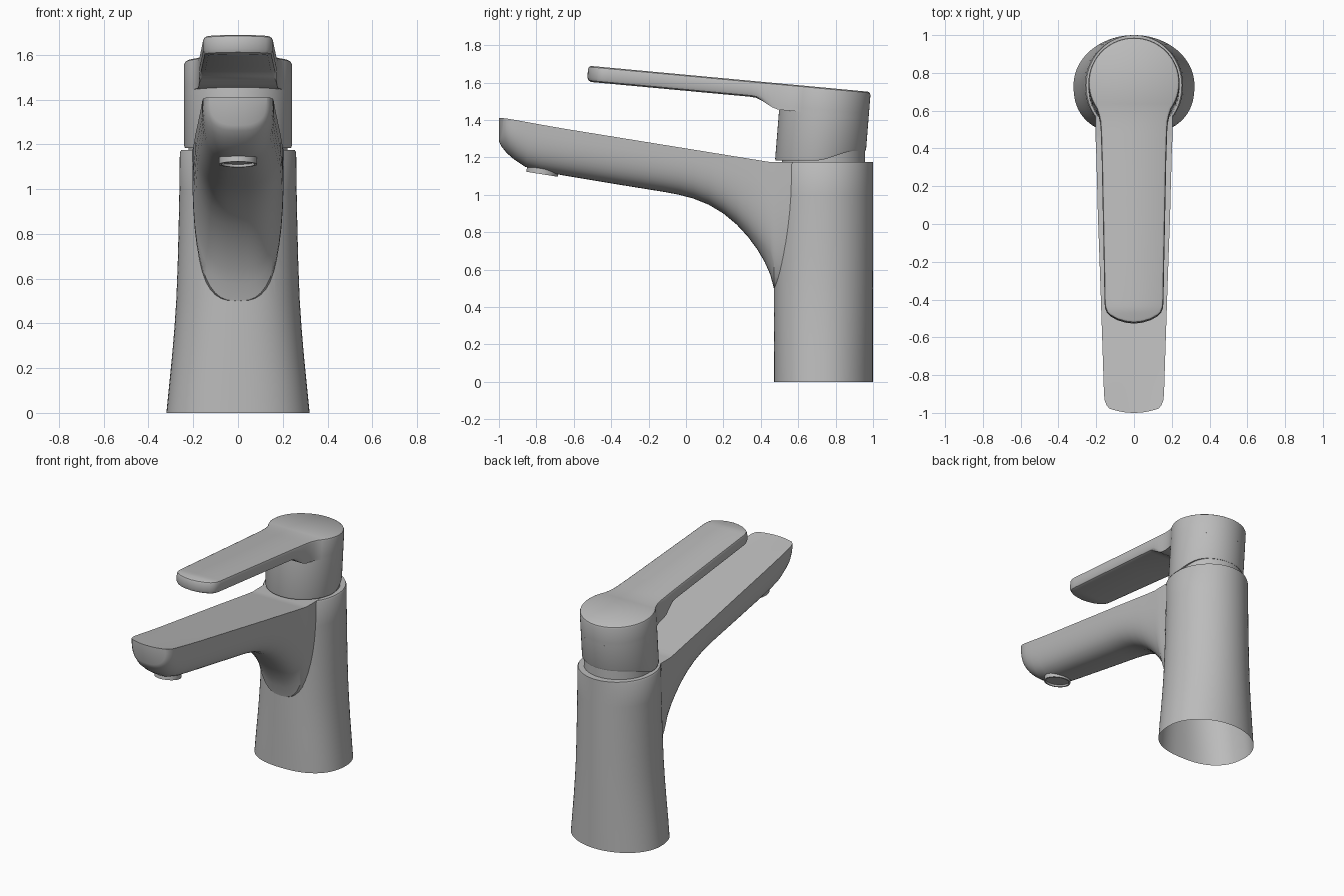
import bpy, bmesh, math

if "Cube" in bpy.data.objects:
    bpy.data.objects.remove(bpy.data.objects["Cube"], do_unlink=True)

# One satin grey metal for everything
GREY = (0.5, 0.5, 0.5, 1)
metal = bpy.data.materials.new("grey metal")
metal.use_nodes = True
metal.diffuse_color = GREY
metal.node_tree.nodes["Principled BSDF"].inputs["Base Color"].default_value = GREY


def loft(name, rings):
    """Skin closed rings that are symmetric about index 0 and cap both ends."""
    bm = bmesh.new()
    rows = [[bm.verts.new(p) for p in ring] for ring in rings]
    n = len(rows[0])
    for a, b in zip(rows, rows[1:]):
        for i in range(n):
            j = (i + 1) % n
            bm.faces.new((a[i], a[j], b[j], b[i]))
    for row in (rows[0], rows[-1]):
        for i in range(n // 2):
            ids = dict.fromkeys((i, i + 1, n - i - 1, (n - i) % n))
            bm.faces.new([row[k] for k in ids])
    bmesh.ops.recalc_face_normals(bm, faces=bm.faces)
    mesh = bpy.data.meshes.new(name)
    bm.to_mesh(mesh)
    bm.free()
    mesh.materials.append(metal)
    ob = bpy.data.objects.new(name, mesh)
    bpy.context.collection.objects.link(ob)
    return ob


def activate(ob):
    bpy.ops.object.select_all(action='DESELECT')
    ob.select_set(True)
    bpy.context.view_layer.objects.active = ob


def smooth(ob, angle=35):
    activate(ob)
    bpy.ops.object.shade_smooth_by_angle(angle=math.radians(angle))


def power(v, p):
    return math.copysign(abs(v) ** (2 / p), v)


def circle(r, n=64):
    return [(r * math.sin(2 * math.pi * i / n), r * math.cos(2 * math.pi * i / n)) for i in range(n)]


# Column: flared foot, flatter towards the front
def column_ring(z, w, p):
    ring = []
    for s, c in circle(1, 72):
        e = p if c < 0 else 2
        ring.append((w * power(s, e), 0.735 + 0.265 * power(c, e), z))
    return ring


body = loft("body", [column_ring(*s) for s in (
    (0, 0.32, 2.4), (0.12, 0.308, 2.4), (0.25, 0.295, 2.35), (0.38, 0.284, 2.3),
    (0.5, 0.276, 2.25), (0.65, 0.27, 2.2), (0.8, 0.266, 2.15), (1.0, 0.262, 2.1),
    (1.165, 0.26, 2.1), (1.175, 0.253, 2.1))])


# Spout: flat top, rounded underside sweeping down into the column
def spout_ring(y, w, b, n=24):
    t = max(1.41 - 0.162 * (y + 1), 1.1755)
    fade = max(0, 1 - (y + 1) / 0.3)
    low = []
    for i in range(n + 1):
        a = math.pi * i / n
        low.append((w * power(math.cos(a), 2.8), t - (t - b) * power(math.sin(a), 2.8)))
    loop = low + [(x, t) for x, _ in low[n - 1:0:-1]]
    return [(x, y + 0.035 * fade * (x / 0.16) ** 2, z) for x, z in loop]


body_spout = loft("spout", [spout_ring(*s) for s in (
    (-1, 0.13, 1.285), (-0.988, 0.145, 1.26), (-0.96, 0.156, 1.225), (-0.92, 0.159, 1.19),
    (-0.86, 0.161, 1.15), (-0.78, 0.163, 1.126), (-0.65, 0.167, 1.103), (-0.35, 0.177, 1.053),
    (-0.12, 0.185, 1.016), (-0.04, 0.188, 1.001), (0.04, 0.191, 0.98), (0.12, 0.193, 0.948),
    (0.2, 0.195, 0.9), (0.27, 0.197, 0.842), (0.33, 0.199, 0.777), (0.38, 0.2, 0.71),
    (0.42, 0.202, 0.642), (0.45, 0.203, 0.575), (0.47, 0.204, 0.5), (0.5, 0.205, 0.48),
    (0.57, 0.205, 0.48), (0.68, 0.2, 0.5))])

# Join spout to column, then open the underside of the column
mod = body.modifiers.new("join", 'BOOLEAN')
mod.operation = 'UNION'
mod.solver = 'EXACT'
mod.object = body_spout
activate(body)
bpy.ops.object.modifier_apply(modifier=mod.name)
bpy.data.objects.remove(body_spout, do_unlink=True)
bm = bmesh.new()
bm.from_mesh(body.data)
foot = [f for f in bm.faces if all(v.co.z < 0.001 for v in f.verts)]
bmesh.ops.delete(bm, geom=foot, context='FACES')
bm.to_mesh(body.data)
bm.free()
smooth(body)

# Water outlet ring under the tip
outlet = loft("outlet", [[(x, y, z) for x, y in circle(r, 40)] for r, z in (
    (0.085, 0.06), (0.085, 0), (0.075, 0), (0.075, 0.012))])
outlet.location = (0, -0.77, 1.11)
outlet.rotation_euler = (math.radians(-9), 0, 0)
smooth(outlet)

# Neck disc between body and cap
neck = loft("neck", [[(x, y + 0.735, z) for x, y in circle(0.222)] for z in (1.16, 1.26)])
smooth(neck)


# Lever and cap share a sloping top and a slight backward lean
def top_z(y):
    return 1.69 - 0.092 * (y + 0.53)


def ease(v):
    v = min(max(v, 0), 1)
    return v * v * (3 - 2 * v)


def under_z(y):
    return top_z(y) - 0.085 - 0.055 * ease((y - 0.36) / 0.15)


def lean(x, y, z):
    return (x, y + 0.08 * (z - 1.57), z)


CY, R = 0.748, 0.241
half = [(R * math.sin(math.radians(a)), CY + R * math.cos(math.radians(a))) for a in range(0, 126, 5)]
half += [(0.186, 0.575), (0.179, 0.54), (0.176, 0.5), (0.175, 0.47), (0.174, 0.44), (0.173, 0.41),
         (0.172, 0.38), (0.171, 0.35), (0.166, 0.1), (0.16, -0.2), (0.156, -0.42), (0.153, -0.45),
         (0.143, -0.475), (0.125, -0.493), (0.09, -0.513), (0.045, -0.527), (0, -0.532)]
outline = half + [(-x, y) for x, y in half[-2:0:-1]]


def inset(d, arm_only=False):
    pts, n = [], len(outline)
    for i, (x, y) in enumerate(outline):
        (ax, ay), (bx, by) = outline[i - 1], outline[(i + 1) % n]
        k = d / math.hypot(bx - ax, by - ay)
        if arm_only:
            k *= 1 - ease((y - 0.36) / 0.12)
        pts.append((x + (by - ay) * k, y - (bx - ax) * k))
    return pts


layers = [[lean(x, y, under_z(y)) for x, y in inset(0.022, True)],
          [lean(x, y, under_z(y) + 0.007) for x, y in inset(0.007, True)],
          [lean(x, y, under_z(y) + 0.022) for x, y in outline]]
for d, drop in ((0, 0.016), (0.004, 0.006), (0.014, 0)):
    layers.append([lean(x, y, top_z(y) - drop) for x, y in inset(d)])
lever = loft("lever", layers)
smooth(lever)

# Cap: leaning cylinder whose lower rim lifts at the back
disc = [(x, y + CY) for x, y in circle(R)]
cap = loft("cap", [
    [lean(x * 0.985, CY + (y - CY) * 0.985, 1.183 + 0.052 * ease((y - 0.72) / 0.22)) for x, y in disc],
    [lean(x, y, 1.193 + 0.052 * ease((y - 0.72) / 0.22)) for x, y in disc],
    [lean(x, y, top_z(y) - 0.14) for x, y in disc]])
smooth(cap)
